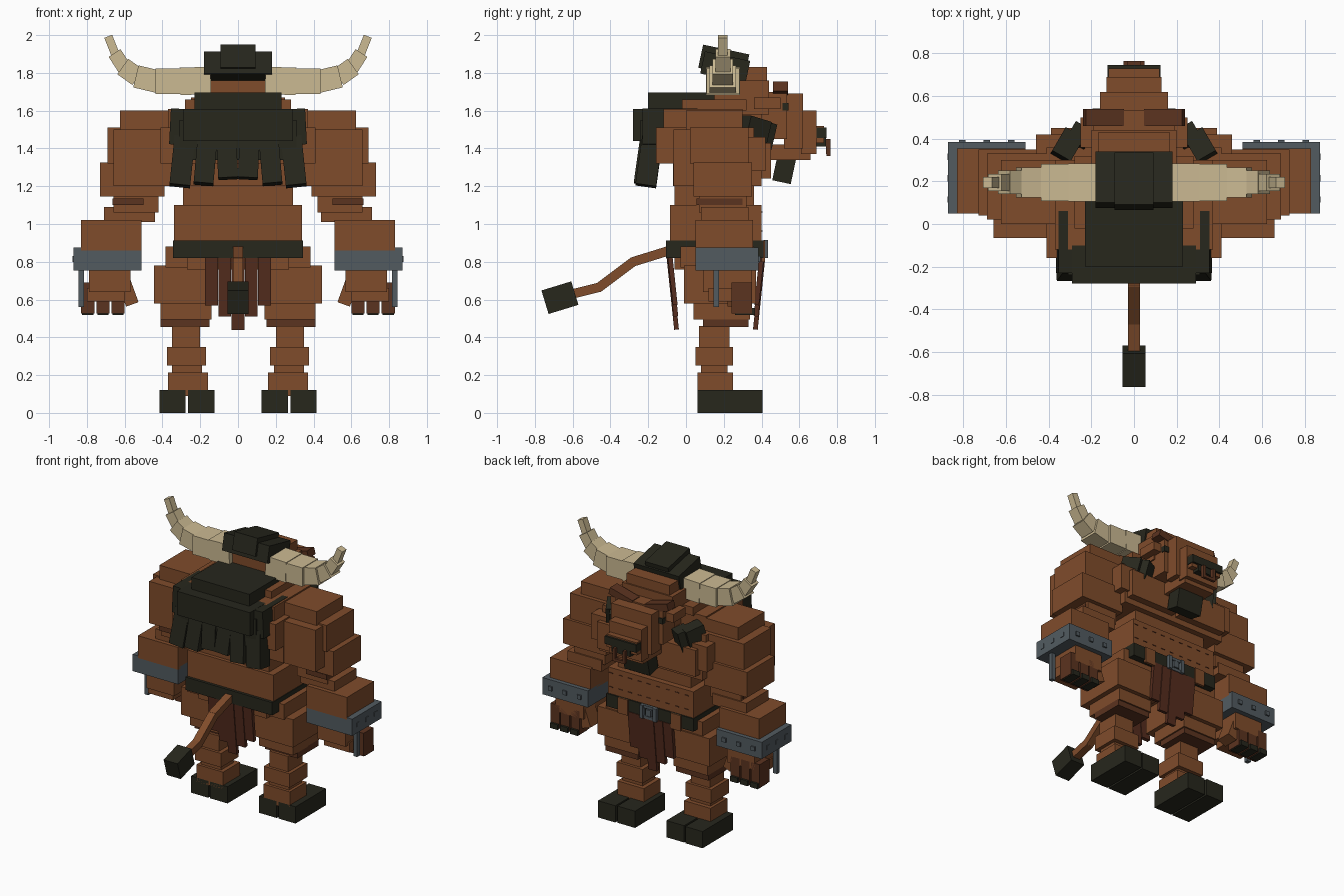
import bpy, bmesh, math
from mathutils import Matrix, Vector, Euler


def material(name, rgb):
    m = bpy.data.materials.new(name)
    m.diffuse_color = (*rgb, 1)
    return m


HIDE = material("brown hide", (0.215, 0.072, 0.024))
SHADE = material("dark brown hide", (0.105, 0.033, 0.014))
CLOTH = material("red brown cloth", (0.092, 0.026, 0.013))
HAIR = material("black hair", (0.020, 0.020, 0.012))
HORN = material("bone", (0.60, 0.49, 0.29))
METAL = material("grey metal", (0.085, 0.105, 0.118))


def part(name, mat, boxes, mirror=False):
    """Boxes as x0,x1, y0,y1, z0,z1 and optional rotation in degrees about their centre."""
    bm = bmesh.new()
    for b in boxes:
        size = Vector((b[1] - b[0], b[3] - b[2], b[5] - b[4]))
        mid = Vector((b[0] + b[1], b[2] + b[3], b[4] + b[5])) / 2
        rot = Euler([math.radians(a) for a in b[6:9]] if len(b) > 6 else (0, 0, 0))
        bmesh.ops.create_cube(bm, size=1, matrix=Matrix.LocRotScale(mid, rot, size))
    if mirror:
        geo = bmesh.ops.duplicate(bm, geom=bm.verts[:] + bm.edges[:] + bm.faces[:])["geom"]
        bmesh.ops.scale(bm, vec=(-1, 1, 1), verts=[g for g in geo if isinstance(g, bmesh.types.BMVert)])
        bmesh.ops.reverse_faces(bm, faces=[g for g in geo if isinstance(g, bmesh.types.BMFace)])
    me = bpy.data.meshes.new(name)
    bm.to_mesh(me)
    bm.free()
    me.materials.append(mat)
    ob = bpy.data.objects.new(name, me)
    bpy.context.collection.objects.link(ob)
    return ob


# Legs and cloven hooves
part("hooves", HAIR, [(.125, .265, .06, .40, 0, .12), (.278, .415, .06, .405, 0, .12)], True)
part("lower_legs", HIDE, [
    (.16, .37, .06, .25, .09, .215), (.19, .35, .08, .22, .21, .26),
    (.17, .375, .05, .25, .25, .35), (.20, .35, .07, .23, .34, .46)], True)
part("knees", SHADE, [(.15, .41, .09, .33, .455, .50)], True)
part("thighs", HIDE, [
    (.14, .41, .04, .34, .495, .58), (.11, .445, -.01, .37, .58, .78),
    (.10, .385, -.03, .36, .77, .88)], True)

# Torso
part("pelvis", HIDE, [(-.27, .27, -.06, .36, .76, .86)])
part("belly", HIDE, [(-.34, .34, -.085, .40, .91, 1.10), (-.29, .29, -.06, .36, 1.08, 1.25)])
part("chest", HIDE, [
    (-.41, .41, -.07, .40, 1.2, 1.32), (-.41, .41, -.16, .36, 1.32, 1.51),
    (-.37, .37, -.12, .30, 1.5, 1.61), (-.28, .28, -.02, .32, 1.6, 1.66)])
part("pectorals", HIDE, [(.015, .39, .3, .45, 1.24, 1.43)], True)
part("belly_seams", SHADE, [(-.3 + .075 * i, -.27 + .075 * i, .399, .404, z, z + .005)
                            for i in range(9) for z in (.96, 1.06)])

# Belt, buckle and loincloth strips
part("belt", HAIR, [(-.345, .345, -.105, .41, .82, .912)])
part("belt_tabs", HIDE, [(.17, .25, .40, .418, .80, .912)], True)
part("buckle", METAL, [(-.065, .065, .41, .425, .82, .84), (-.065, .065, .41, .425, .895, .915),
                       (-.065, -.04, .41, .435, .82, .915), (.04, .065, .41, .435, .82, .915),
                       (-.02, .02, .41, .43, .845, .89)])
strips = []
for i, low in enumerate((.57, .51, .44, .51, .57)):
    x = (i - 2) * .07
    strips += [(x - .034, x + .034, -.083, -.058, low, .83, 6, 0, 0),
               (x - .034, x + .034, .375, .40, low, .83, -6, 0, 0)]
part("loincloth", CLOTH, strips)

# Arms
part("shoulders", HIDE, [
    (.34, .625, 0, .30, 1.48, 1.60), (.36, .66, -.065, .30, 1.2, 1.50),
    (.38, .69, .02, .33, 1.32, 1.51), (.39, .73, .04, .35, 1.145, 1.325),
    (.34, .46, .26, .42, 1.28, 1.46)], True)
part("elbows", HIDE, [(.42, .66, .07, .32, 1.06, 1.15), (.44, .71, .08, .33, 1.01, 1.09)], True)
part("elbow_pads", SHADE, [(.50, .665, .055, .30, 1.10, 1.135)], True)
part("forearms", HIDE, [(.51, .83, .05, .355, .86, 1.02)], True)
part("cuffs", METAL, [(.51, .872, .05, .385, .755, .875)], True)
part("cuff_studs", METAL, [(x, x + .03, .38, .395, .80, .83) for x in (.56, .675, .79)]
     + [(.865, .876, y, y + .03, .80, .83) for y in (.1, .2, .3)], True)
part("hands", HIDE, [(.57, .79, .09, .35, .64, .76), (.60, .80, .12, .33, .59, .66),
                     (.55, .62, .22, .33, .57, .72, 0, 20, 0)], True)
part("fingers", SHADE, [(x, x + .07, .24, .35, .525, .69) for x in (.60, .68, .76)], True)
part("claws", HAIR, [(x + .005, x + .065, .26, .365, .518, .555) for x in (.60, .68, .76)], True)
part("chain_links", METAL, [(.815, .845, .145, .175, .56, .76), (.77, .79, .15, .17, .60, .76)], True)

# Head, stepping down to the muzzle
part("head", HIDE, [
    (-.20, .20, .14, .44, 1.58, 1.76), (-.17, .17, .29, .43, 1.46, 1.83),
    (-.19, .19, .40, .535, 1.45, 1.70), (-.16, .16, .52, .62, 1.40, 1.69),
    (-.13, .13, .61, .69, 1.37, 1.60), (-.12, .12, .68, .73, 1.43, 1.52)])
part("jaw", HIDE, [(-.12, .12, .45, .66, 1.34, 1.42)])
part("brows", SHADE, [(.05, .235, .46, .54, 1.68, 1.73, 0, -15, 0)], True)
part("ears", HIDE, [(.17, .25, .36, .50, 1.61, 1.67)], True)
part("eyes", HAIR, [(.155, .195, .51, .543, 1.60, 1.64)], True)
part("nose", HAIR, [(-.125, .125, .69, .745, 1.455, 1.51), (-.075, .075, .69, .74, 1.41, 1.46)])
part("nose_ring", SHADE, [(-.05, .05, .745, .765, 1.36, 1.38),
                          (-.05, -.03, .74, .765, 1.37, 1.45), (.03, .05, .74, .765, 1.37, 1.45)])
part("beard", HAIR, [(-.10, .10, .47, .57, 1.22, 1.36, -12, 0, 0)])

# Hair crest and mane with hanging locks
part("crest", HAIR, [(-.18, .18, .085, .33, 1.77, 1.89, -12, 0, 0),
                     (-.092, .092, .075, .325, 1.80, 1.925, -12, 0, 0)])
part("mane", HAIR, [(-.23, .23, -.20, .15, 1.60, 1.695), (-.29, .29, -.28, -.10, 1.44, 1.61),
                    (-.31, .31, -.24, -.14, 1.34, 1.55)])
part("mane_sides", HAIR, [(.265, .36, -.23, .06, 1.42, 1.61, 0, -3, 0),
                          (.24, .35, -.25, -.14, 1.20, 1.46, -8, -6, 0),
                          (.27, .37, .29, .42, 1.38, 1.56, -15, 0, 30),
                          (.21, .31, .36, .45, 1.40, 1.54, -15, 0, 30)], True)
part("mane_locks", HAIR, [(.004, .11, -.255, -.16, 1.24, 1.45, -8, 3, 0),
                          (.12, .225, -.26, -.15, 1.21, 1.45, -8, -5, 0)], True)

# Horns swept outward and up
horn_path = [(.15, 1.76), (.30, 1.755), (.43, 1.755), (.535, 1.78), (.605, 1.83), (.65, 1.90), (.685, 1.988)]
horn = []
for i, ((xa, za), (xb, zb)) in enumerate(zip(horn_path, horn_path[1:])):
    length, angle = math.hypot(xb - xa, zb - za) + .012, -math.degrees(math.atan2(zb - za, xb - xa))
    h, w = (.145, .135, .12, .10, .075, .045)[i] / 2, (.18, .175, .14, .11, .08, .05)[i] / 2
    cx, cz = (xa + xb) / 2, (za + zb) / 2
    horn.append((cx - length / 2, cx + length / 2, .195 - w, .195 + w, cz - h, cz + h, 0, angle, 0))
part("horns", HORN, horn, True)

# Tail
tail_path = [(-.07, .865), (-.28, .80), (-.46, .665), (-.60, .63)]
tail = []
for (ya, za), (yb, zb) in zip(tail_path, tail_path[1:]):
    length, angle = math.hypot(yb - ya, zb - za) + .015, math.degrees(math.atan2(za - zb, ya - yb))
    cy, cz = (ya + yb) / 2, (za + zb) / 2
    tail.append((-.027, .027, cy - length / 2, cy + length / 2, cz - .025, cz + .025, angle, 0, 0))
part("tail", HIDE, tail)
part("tail_tuft", HAIR, [(-.055, .055, -.75, -.585, .545, .675, 17, 0, 0)])
